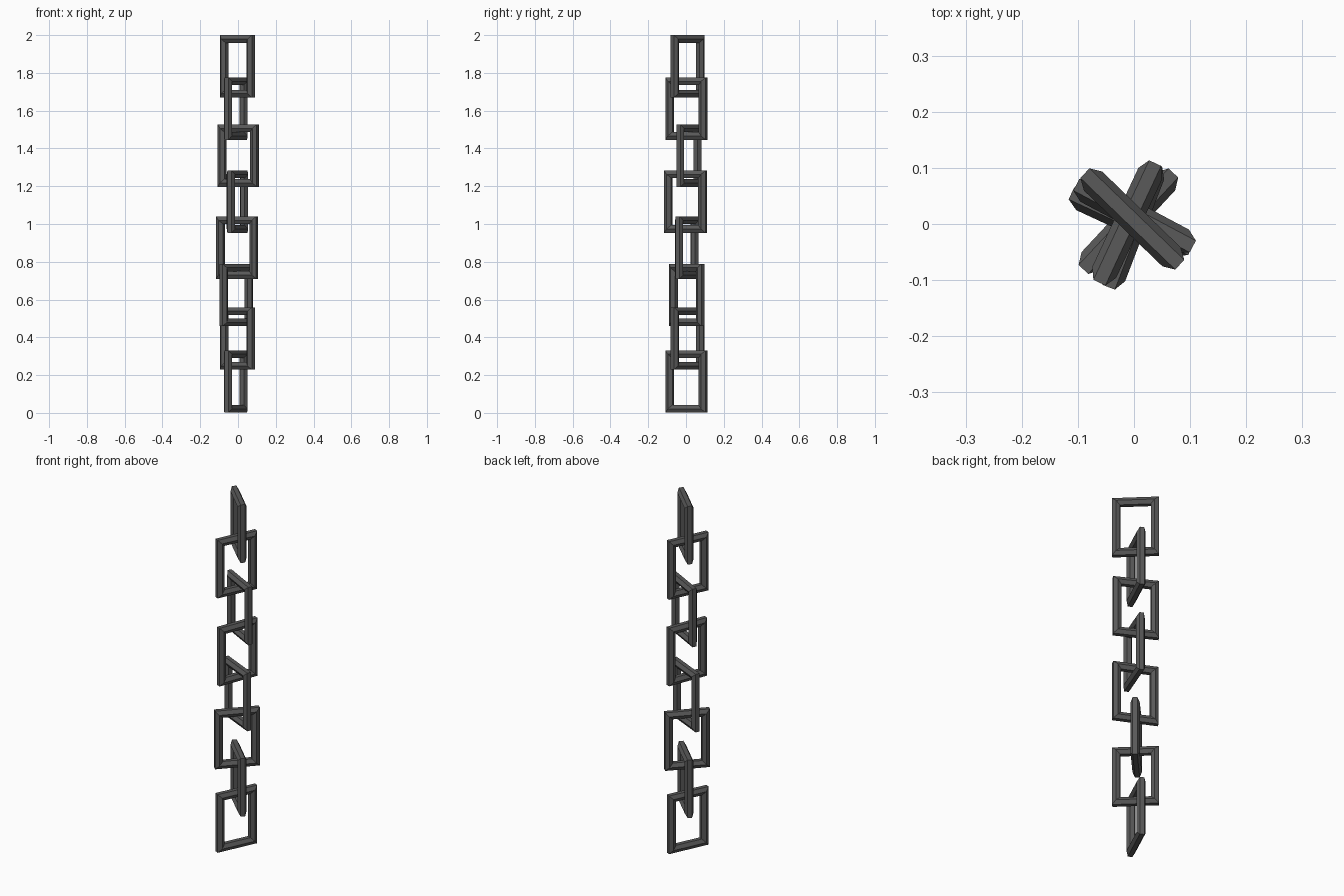
import bpy, bmesh
from math import cos, sin, pi, radians

if "Cube" in bpy.data.objects:
    bpy.data.objects.remove(bpy.data.objects["Cube"])

WIDTH, HEIGHT = 0.235, 0.33   # outer size of one link
R = 0.0235                    # bar radius
T = R * sin(pi / 3)           # half thickness of the bar within the link plane

steel = bpy.data.materials.new("dark_steel")
steel.diffuse_color = (0.1, 0.1, 0.1, 1)
steel.use_nodes = True
steel.node_tree.nodes["Principled BSDF"].inputs["Base Color"].default_value = steel.diffuse_color


def make_link(name, location, angle):
    """Rectangular link: hexagonal bar with four mitred corners."""
    bm = bmesh.new()
    rings = []
    for sx, sz in ((1, 1), (-1, 1), (-1, -1), (1, -1)):
        ring = []
        for k in range(6):
            out, depth = R * sin(k * pi / 3), R * cos(k * pi / 3)
            ring.append(bm.verts.new((sx * (WIDTH / 2 - T + out), depth,
                                      sz * (HEIGHT / 2 - T + out))))
        rings.append(ring)
    for i in range(4):
        a, b = rings[i], rings[(i + 1) % 4]
        for k in range(6):
            n = (k + 1) % 6
            bm.faces.new((a[k], a[n], b[n], b[k]))
    bmesh.ops.recalc_face_normals(bm, faces=bm.faces)
    mesh = bpy.data.meshes.new(name)
    bm.to_mesh(mesh)
    bm.free()
    mesh.materials.append(steel)
    obj = bpy.data.objects.new(name, mesh)
    obj.location = location
    obj.rotation_euler = (0, 0, radians(angle))
    bpy.context.collection.objects.link(obj)


# Links from top to bottom: x, y, z of centre and turn about z
links = [
    (-0.003, 0.009, 1.835, -44),
    (-0.012, 0.002, 1.611, 65),
    (0.001, 0.015, 1.362, -28),
    (-0.003, -0.003, 1.118, 69),
    (-0.005, 0.005, 0.875, -25),
    (-0.010, 0.005, 0.624, 47),
    (-0.003, 0.009, 0.394, -44),
    (-0.012, 0.002, 0.166, 65),
]
for i, (x, y, z, angle) in enumerate(links):
    make_link(f"chain_link_{i + 1}", (x, y, z), angle)
